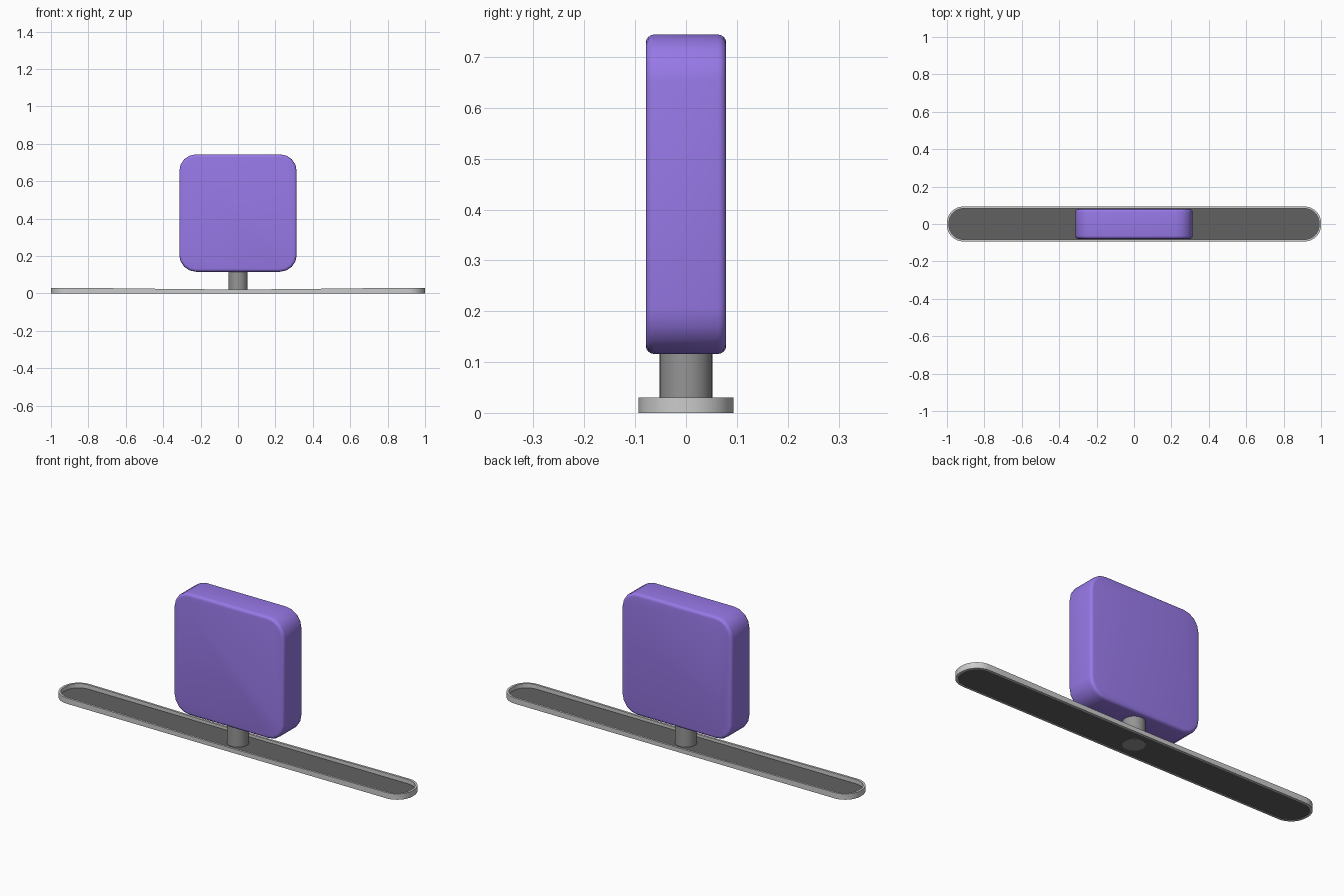
import bpy, bmesh, math

if "Cube" in bpy.data.objects:
    bpy.data.objects.remove(bpy.data.objects["Cube"])


def outline(w, h, r, seg=4, cuts=1):
    """Rounded rectangle of half sizes w, h; long sides split into cuts."""
    pts = []
    for i, (sx, sy) in enumerate([(1, 1), (-1, 1), (-1, -1), (1, -1)]):
        for k in range(seg + 1):
            a = math.pi / 2 * (i + k / seg)
            pts.append((sx * (w - r) + r * math.cos(a), sy * (h - r) + r * math.sin(a)))
        if i % 2 == 0:
            for k in range(1, cuts):
                pts.append((sx * (w - r) * (1 - 2 * k / cuts), sy * h))
    return pts


def loft(name, rings, closed=False, color=None):
    """Join matching rings of 3D points, capped or joined end to start."""
    bm = bmesh.new()
    vs = [[bm.verts.new(p) for p in ring] for ring in rings]
    n = len(vs[0])
    pairs = list(zip(vs, vs[1:])) + ([(vs[-1], vs[0])] if closed else [])
    for a, b in pairs:
        for i in range(n):
            j = (i + 1) % n
            bm.faces.new((a[i], a[j], b[j], b[i]))
    if not closed:
        bm.faces.new(vs[0])
        bm.faces.new(vs[-1])
    bmesh.ops.recalc_face_normals(bm, faces=bm.faces)
    mesh = bpy.data.meshes.new(name)
    bm.to_mesh(mesh)
    bm.free()
    ob = bpy.data.objects.new(name, mesh)
    bpy.context.collection.objects.link(ob)
    if color:
        mat = bpy.data.materials.new(name + "_color")
        mat.diffuse_color = color
        mat.use_nodes = True
        mat.node_tree.nodes["Principled BSDF"].inputs["Base Color"].default_value = mat.diffuse_color
        mesh.materials.append(mat)
    bpy.ops.object.select_all(action='DESELECT')
    ob.select_set(True)
    bpy.context.view_layer.objects.active = ob
    bpy.ops.object.shade_smooth_by_angle(angle=math.radians(35))
    return ob


# Tray rim: thin wall whose top edge dips gently in the middle
def rim_top(x):
    return 0.026 - 0.004 * math.cos(math.pi * x)


WALL = 0.011
outer = outline(1.0, 0.0935, 0.088, 8, 24)
inner = outline(1.0 - WALL, 0.0935 - WALL, 0.088 - WALL, 8, 24)
loft("tray_rim", [
    [(x, y, 0) for x, y in outer],
    [(x, y, rim_top(x)) for x, y in outer],
    [(x, y, rim_top(x)) for x, y in inner],
    [(x, y, 0) for x, y in inner],
], closed=True)

# Dark tray floor inside the rim
loft("tray_floor", [[(x, y, z) for x, y in inner] for z in (0.001, 0.008)],
     color=(0.12, 0.12, 0.12, 1))

# Post through the floor
circle = [(0.052 * math.cos(math.tau * k / 32), 0.052 * math.sin(math.tau * k / 32))
          for k in range(32)]
loft("post", [[(x, y, z) for x, y in circle] for z in (0, 0.13)],
     color=(0.3, 0.3, 0.3, 1))

# Purple block: rounded square with softened front and back edges
HALF, DEPTH, RADIUS, EDGE, CENTRE = 0.314, 0.079, 0.09, 0.016, 0.43
steps = [EDGE * (1 - math.cos(math.pi / 2 * k / 4)) for k in range(5)]
insets = [EDGE * (1 - math.sin(math.pi / 2 * k / 4)) for k in range(5)]
profile = [(-DEPTH + s, i) for s, i in zip(steps, insets)]
profile += [(-y, i) for y, i in reversed(profile)]
loft("block", [
    [(x, y, CENTRE + z) for x, z in outline(HALF - i, HALF - i, RADIUS - i, 4)]
    for y, i in profile
], color=(0.31, 0.19, 0.8, 1))
